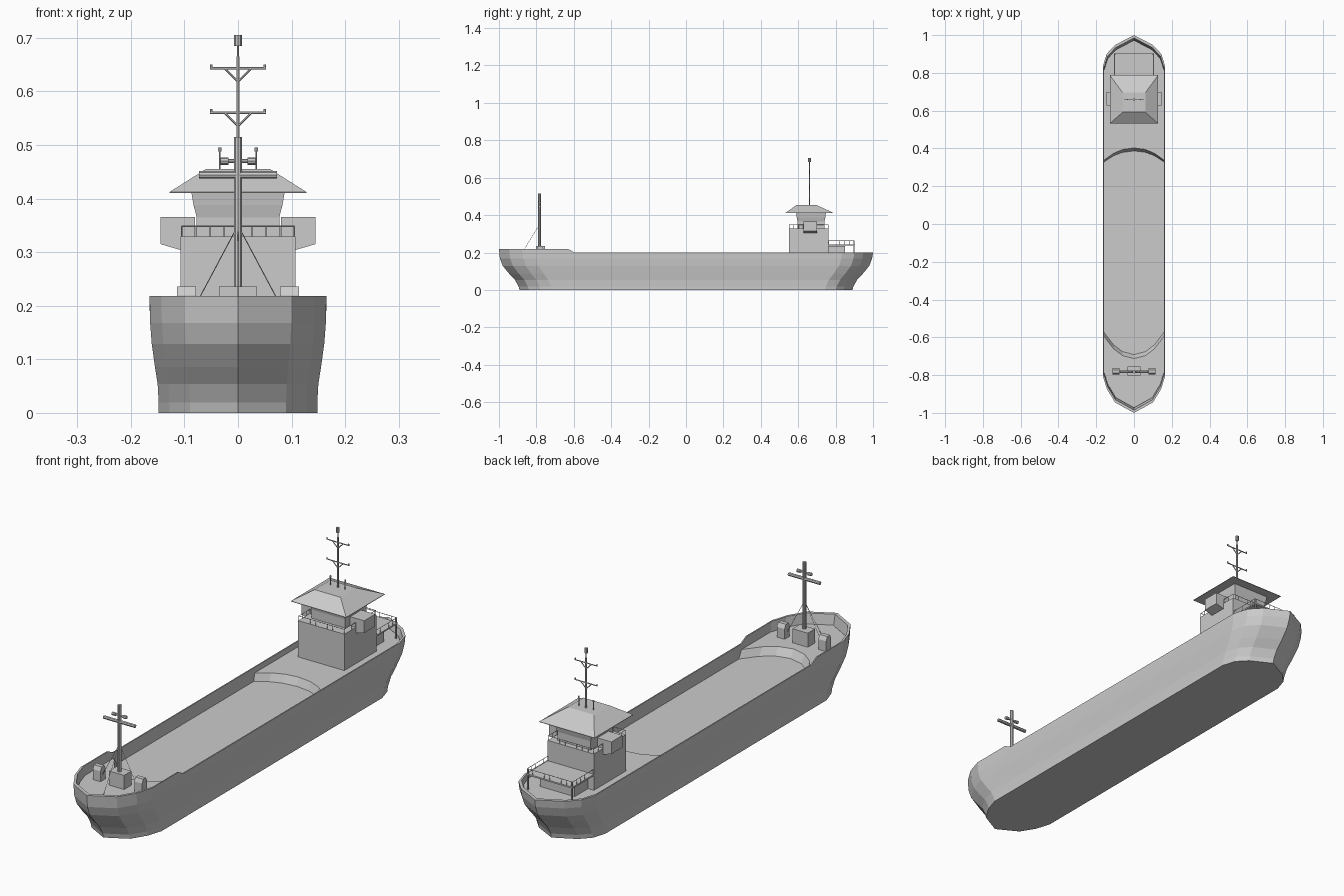
import bpy, bmesh, math
from mathutils import Vector

if "Cube" in bpy.data.objects:
    bpy.data.objects.remove(bpy.data.objects["Cube"])

grey = bpy.data.materials.new("light_grey")
grey.diffuse_color = (0.6, 0.6, 0.6, 1)
grey.use_nodes = True
grey.node_tree.nodes["Principled BSDF"].inputs["Base Color"].default_value = grey.diffuse_color


def finish(name, bm):
    bmesh.ops.recalc_face_normals(bm, faces=bm.faces[:])
    me = bpy.data.meshes.new(name)
    bm.to_mesh(me)
    bm.free()
    me.materials.append(grey)
    ob = bpy.data.objects.new(name, me)
    bpy.context.collection.objects.link(ob)
    return ob


def loft(name, rings):
    """Closed solid through rings of equal point count."""
    bm = bmesh.new()
    vs = [[bm.verts.new(p) for p in r] for r in rings]
    n = len(vs[0])
    for a, b in zip(vs, vs[1:]):
        for i in range(n):
            bm.faces.new((a[i], a[(i + 1) % n], b[(i + 1) % n], b[i]))
    bm.faces.new(vs[0][::-1])
    bm.faces.new(vs[-1])
    return finish(name, bm)


def rect(x0, x1, y0, y1, z):
    return [(x0, y0, z), (x1, y0, z), (x1, y1, z), (x0, y1, z)]


def box(name, x0, x1, y0, y1, z0, z1):
    return loft(name, [rect(x0, x1, y0, y1, z0), rect(x0, x1, y0, y1, z1)])


def rods(name, segs, sides=6):
    """Several straight rods (start, end, radius) as one object."""
    bm = bmesh.new()
    for a, b, r in segs:
        a, b = Vector(a), Vector(b)
        d = b - a
        m = d.to_track_quat('Z', 'Y').to_matrix().to_4x4()
        m.translation = (a + b) / 2
        bmesh.ops.create_cone(bm, cap_ends=True, segments=sides, radius1=r,
                              radius2=r, depth=d.length, matrix=m)
    return finish(name, bm)


# Hull: half outline from bow to stern, mirrored into a ring
bow = [(0, -1), (.1, -.945), (.143, -.875), (.165, -.805)]
stern = [(.165, .835), (.145, .9), (.1, .948), (0, 1)]
half = bow + [(.165, -.63), (.165, -.595)] + stern
outline = half + [(-x, y) for x, y in half[-2:0:-1]]


def ring(w, e, z):
    pts = []
    for x, y in outline:
        yy = y if abs(y) < .7 else y * e
        pts.append((x * w / .165, yy, z))
    return pts


def rim(w, e):
    return [(x, y, .218 if y < -.62 else .2) for x, y, z in ring(w, e, 0)]


levels = [(.148, .89, 0), (.148, .895, .019), (.15, .915, .054),
          (.155, .945, .086), (.161, .98, .129), (.164, .995, .168)]
loft("hull", [ring(*l) for l in levels] +
     [rim(.165, 1), rim(.16, .985), ring(.158, .97, .145)])

# Raised end decks with curved, sloping inner edges
HOLD, DECK = .143, .177
arc = [(1, 0), (.68, .56), (.38, .87), (0, 1)]
arc = arc + [(-u, v) for u, v in arc[-2::-1]]


def deck_ring(end, side_y, depth, z, w=.159):
    pts = [(x * w / .165, y * .973, z) for x, y in end]
    pts = pts + [(-x, y, zz) for x, y, zz in pts if x > 0]
    pts.sort(key=lambda p: p[0])
    return pts + [(u * w, side_y + v * depth, z) for u, v in arc]


loft("fore_deck", [deck_ring(bow, -.572, -.118, HOLD),
                   deck_ring(bow, -.595, -.117, DECK)])
loft("aft_deck", [deck_ring(stern, .328, .058, HOLD),
                  deck_ring(stern, .338, .065, DECK)])

# Foredeck boxes
box("mast_base", -.035, .035, -.803, -.755, DECK - .01, .236)
for s in (-1, 1):
    xs = sorted((s * .078, s * .114))
    loft("deck_vent", [rect(*xs, -.797, -.763, DECK - .01),
                       rect(*xs, -.797, -.763, .22),
                       rect(*xs, -.79, -.772, .236)])

# Foremast with cross bars and stays
FY = -.783
rods("foremast", [((0, FY, .23), (0, FY, .515), .0077)], 10)
rods("foremast_bars", [((-.073, FY, .444), (.073, FY, .444), .007),
                       ((-.033, FY, .47), (-.018, FY, .47), .007),
                       ((.018, FY, .47), (.033, FY, .47), .007),
                       ((-.02, FY, .47), (.02, FY, .47), .004)], 8)
rods("foremast_stays", [((0, FY, .35), (x, y, DECK), .0009)
                        for x, y in ((-.092, FY), (.092, FY), (0, -.89))], 4)

# Deckhouse, bridge and roof
box("deckhouse", -.107, .107, .55, .762, DECK - .01, .329)
loft("bridge", [rect(-.077, .077, .597, .74, .325),
                rect(-.077, .077, .597, .74, .365),
                rect(-.083, .083, .592, .745, .388),
                rect(-.087, .087, .589, .748, .412)])
loft("roof", [rect(-.128, .128, .532, .788, .41),
              rect(-.128, .128, .532, .788, .412),
              rect(-.06, .06, .592, .695, .455)])

# Bridge wings with slanted undersides
for s in (-1, 1):
    prof = [(.08, .329), (.107, .304), (.145, .315), (.145, .366), (.08, .366)]
    loft("bridge_wing", [[(s * x, y, z) for x, z in prof] for y in (.627, .7)])


def railing(name, corners, z0, z1, step=.0265):
    segs = []
    for (ax, ay), (bx, by) in zip(corners, corners[1:]):
        a, b = Vector((ax, ay, z1)), Vector((bx, by, z1))
        segs.append((a, b, .0013))
        n = max(1, round((b - a).length / step))
        for i in range(n + 1):
            p = a.lerp(b, i / n)
            segs.append((p, (p.x, p.y, z0), .001))
    rods(name, segs, 4)


# Railings round the deckhouse, open at the wings
R = .105
railing("front_railing", [(-R, .627), (-R, .552), (R, .552), (R, .627)], .328, .348)
railing("rear_railing", [(-R, .7), (-R, .76), (R, .76), (R, .7)], .328, .348)

# Stern platform, its locker, legs and railing
box("stern_platform", -.107, .107, .76, .903, .238, .244)
box("stern_locker", -.08, .08, .76, .85, DECK - .01, .236)
for s in (-1, 1):
    x = s * .102
    box("platform_leg", x - .003, x + .003, .896, .902, DECK - .01, .263)
railing("platform_railing", [(-R, .764), (-R, .9), (R, .9), (R, .764)], .242, .264)

# Main mast with yards, struts and lamps
MY = .66
mast = [((0, MY, .45), (0, MY, .665), .0036), ((0, MY, .66), (0, MY, .69), .002)]
for z in (.56, .643):
    mast.append(((-.052, MY, z), (.052, MY, z), .0024))
    for s in (-1, 1):
        mast.append(((s * .025, MY, z), (0, MY, z - .025), .002))
        mast.append(((s * .05, MY, z), (s * .05, MY, z + .007), .0025))
rods("main_mast", mast)
rods("mast_lamp", [((0, MY, .685), (0, MY, .705), .007)], 8)

# Short roof aerials with round tips
for s in (-1, 1):
    x = s * .034
    rods("roof_aerial", [((x, MY, .45), (x, MY, .489), .002),
                         ((x, MY, .488), (x, MY, .495), .0035)])
